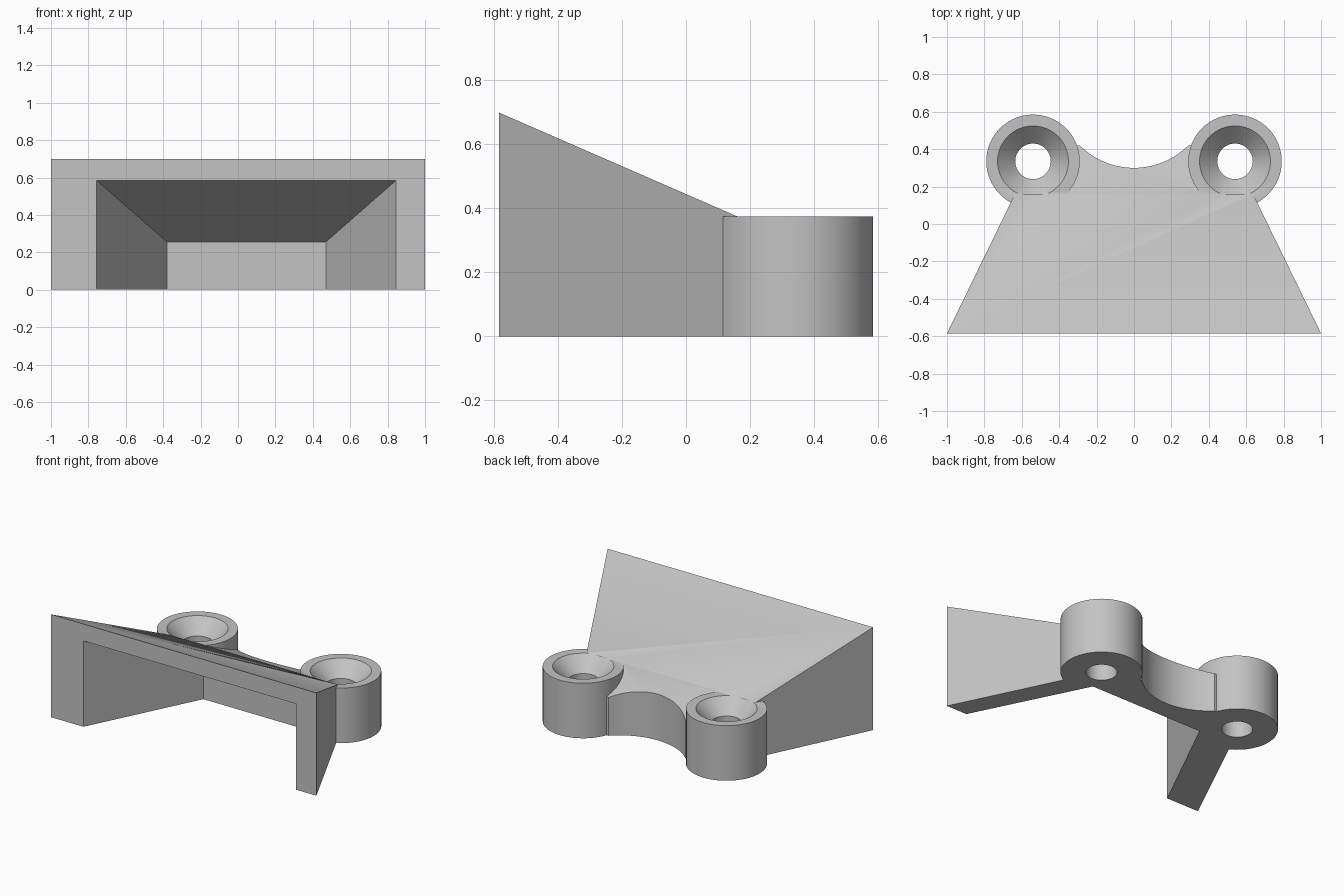
import bpy, bmesh, math

if "Cube" in bpy.data.objects:
    bpy.data.objects.remove(bpy.data.objects["Cube"], do_unlink=True)

SLOPE = -0.436
FRONT, BACK = -0.585, 0.42
BOSS_X, BOSS_Y, BOSS_R, BOSS_H = 0.54, 0.335, 0.25, 0.375

grey = bpy.data.materials.new("light_grey")
grey.use_nodes = True
grey.diffuse_color = (0.55, 0.55, 0.55, 1)
grey.node_tree.nodes["Principled BSDF"].inputs["Base Color"].default_value = grey.diffuse_color


def make_object(name, bm):
    bmesh.ops.recalc_face_normals(bm, faces=bm.faces)
    mesh = bpy.data.meshes.new(name)
    bm.to_mesh(mesh)
    bm.free()
    mesh.materials.append(grey)
    obj = bpy.data.objects.new(name, mesh)
    bpy.context.collection.objects.link(obj)
    return obj


def wedge(name, plan, bottom, front_height):
    """Prism over a plan outline with a top that slopes down to the back."""
    bm = bmesh.new()
    low = [bm.verts.new((x, y, bottom)) for x, y in plan]
    high = [bm.verts.new((x, y, front_height + SLOPE * (y - FRONT))) for x, y in plan]
    bm.faces.new(low)
    bm.faces.new(high)
    for i in range(len(plan)):
        j = (i + 1) % len(plan)
        bm.faces.new((low[i], low[j], high[j], high[i]))
    return make_object(name, bm)


def lathe(name, x, y, profile, sides=64):
    """Closed solid of revolution from (radius, height) pairs."""
    bm = bmesh.new()
    rings = []
    for r, z in profile:
        angles = [2 * math.pi * i / sides for i in range(sides)]
        rings.append([bm.verts.new((x + r * math.cos(a), y + r * math.sin(a), z)) for a in angles])
    bm.faces.new(rings[0])
    bm.faces.new(rings[-1])
    for a, b in zip(rings, rings[1:]):
        for i in range(sides):
            j = (i + 1) % sides
            bm.faces.new((a[i], a[j], b[j], b[i]))
    return make_object(name, bm)


def boolean(target, tool, operation):
    mod = target.modifiers.new(operation.lower(), "BOOLEAN")
    mod.operation, mod.solver, mod.object = operation, "EXACT", tool
    bpy.context.view_layer.objects.active = target
    bpy.ops.object.modifier_apply(modifier=mod.name)
    bpy.data.objects.remove(tool, do_unlink=True)


# Tapered sloping body with a concave arc in its back edge
ARC_R, ARC_Y = 0.41, 0.71
half = math.asin(0.29 / ARC_R)
arc = [(ARC_R * math.sin(t), ARC_Y - ARC_R * math.cos(t))
       for t in (half * (1 - i / 16) for i in range(33))]
plan = [(-1, FRONT), (1, FRONT), (0.51, BACK)] + arc + [(-0.51, BACK)]
bracket = wedge("bracket_body", plan, 0, 0.70)

# Screw bosses
for side in (-1, 1):
    boss = lathe("screw_boss", side * BOSS_X, BOSS_Y, [(BOSS_R, 0), (BOSS_R, BOSS_H)])
    boolean(bracket, boss, "UNION")

# Open pocket through the front and underside, slightly off centre
lead = 0.1
pocket_plan = [(-0.755 - lead / 2, FRONT - lead), (0.845 + lead / 2, FRONT - lead),
               (0.47, 0.17), (-0.38, 0.17)]
boolean(bracket, wedge("pocket_cutter", pocket_plan, -0.1, 0.585), "DIFFERENCE")

# Countersunk screw holes
for side in (-1, 1):
    hole = lathe("hole_cutter", side * BOSS_X, BOSS_Y,
                 [(0.095, -0.1), (0.095, 0.28), (0.19, BOSS_H + 0.0005)])
    boolean(bracket, hole, "DIFFERENCE")

# Smooth round walls, crisp edges
bpy.ops.object.select_all(action="DESELECT")
bracket.select_set(True)
bpy.context.view_layer.objects.active = bracket
bpy.ops.object.shade_smooth_by_angle(angle=math.radians(25))
